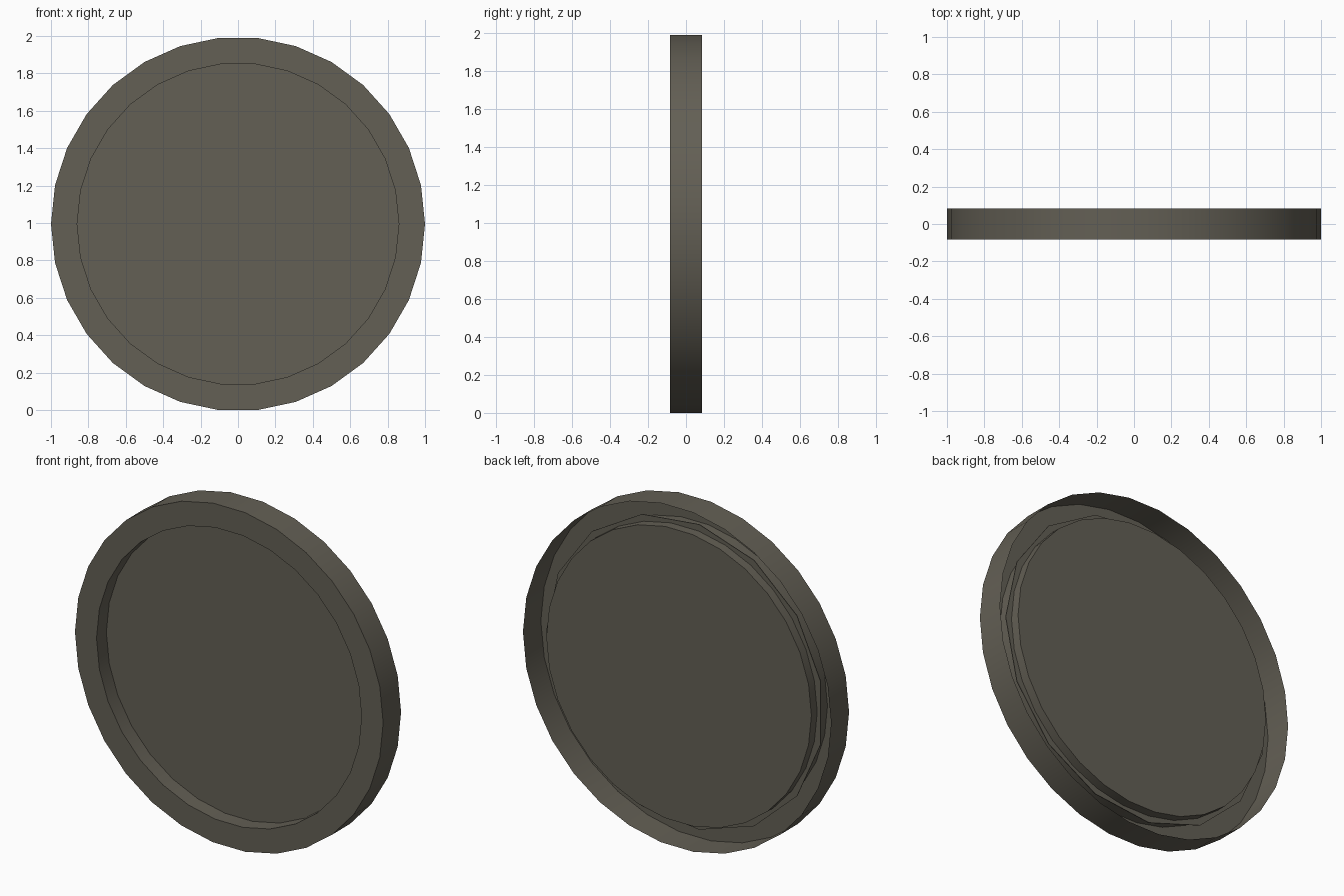
import bpy, bmesh, math

if "Cube" in bpy.data.objects:
    bpy.data.objects.remove(bpy.data.objects["Cube"])

CZ = math.cos(math.radians(6))      # centre height: 30-sided wheel resting on a flat
FRONT, BACK = -0.083, 0.083

mat = bpy.data.materials.new("dark warm grey")
mat.diffuse_color = (0.125, 0.115, 0.09, 1)
mat.use_nodes = True
mat.node_tree.nodes["Principled BSDF"].inputs["Base Color"].default_value = mat.diffuse_color


def lathe(name, profile, sides, cap_start=False, cap_end=False):
    """Sweep (radius, y) points around the y axis; optionally fill the end loops."""
    bm = bmesh.new()
    loops = []
    for r, y in profile:
        loops.append([bm.verts.new((r * math.cos(2 * math.pi * i / sides), y,
                                    CZ + r * math.sin(2 * math.pi * i / sides)))
                      for i in range(sides)])
    for a, b in zip(loops, loops[1:]):
        for i in range(sides):
            j = (i + 1) % sides
            bm.faces.new((a[i], b[i], b[j], a[j]))
    if cap_start:
        bm.faces.new(loops[0])
    if cap_end:
        bm.faces.new(loops[-1])
    bmesh.ops.recalc_face_normals(bm, faces=bm.faces)
    me = bpy.data.meshes.new(name)
    bm.to_mesh(me)
    bm.free()
    me.materials.append(mat)
    ob = bpy.data.objects.new(name, me)
    bpy.context.collection.objects.link(ob)
    # smooth round walls, crisp corners
    bpy.ops.object.select_all(action='DESELECT')
    ob.select_set(True)
    bpy.context.view_layer.objects.active = ob
    bpy.ops.object.shade_smooth_by_angle(angle=math.radians(30))
    return ob


# Open-backed shell: outer wall, front ring, inner tube closed at the back
lathe("rim_shell", [(1.0, BACK), (1.0, FRONT), (0.86, FRONT), (0.86, 0.066)], 30, cap_end=True)

# Coarser plate that forms the recessed front panel and a flange behind it
lathe("recessed_panel", [(0.90, 0.008), (0.90, 0.012)], 15, cap_start=True, cap_end=True)
